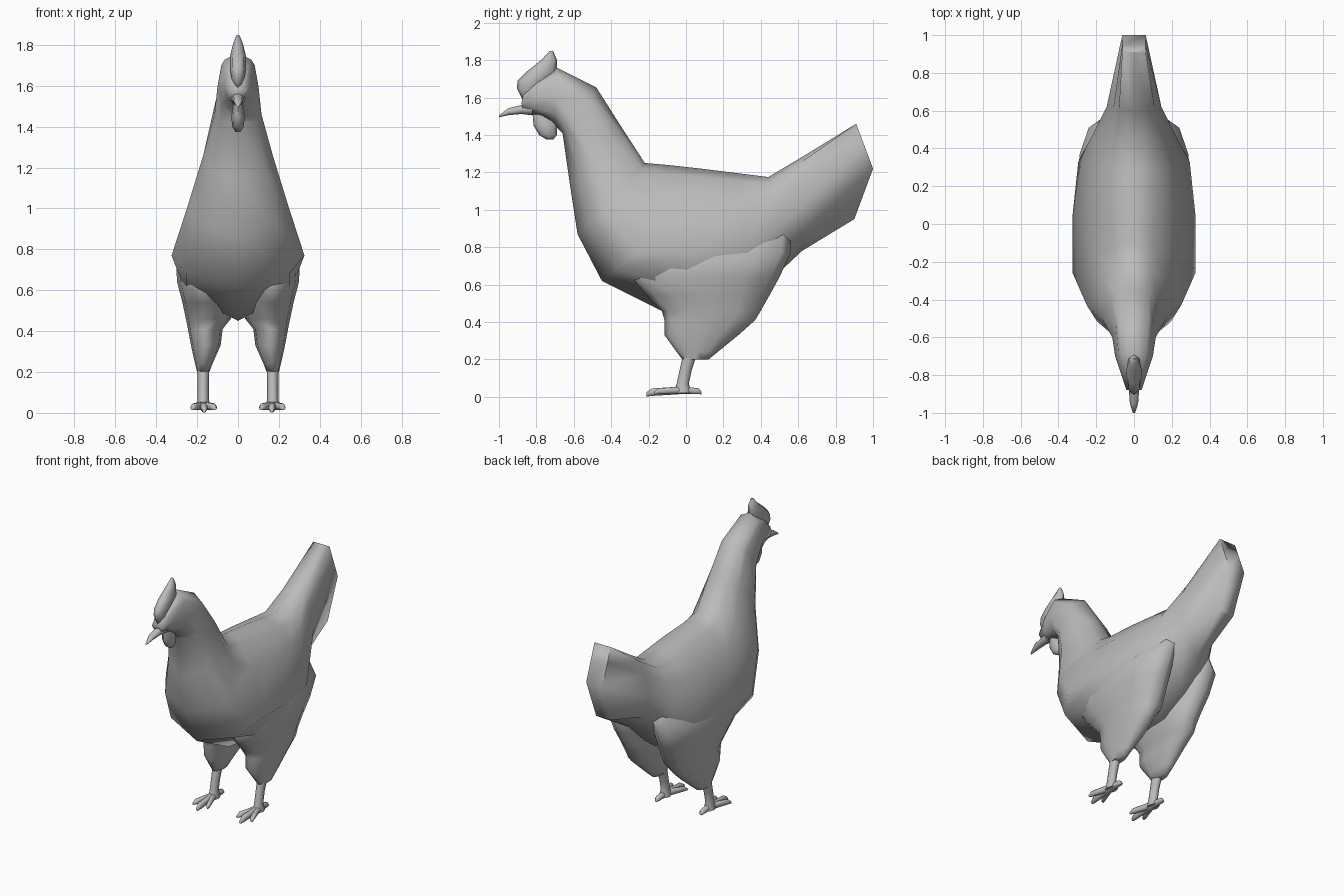
import bpy, bmesh, math

grey = bpy.data.materials.new("plain_grey")
grey.diffuse_color = (0.5, 0.5, 0.5, 1)


def loft(name, rings, angle=50):
    """Skin a list of equal-length closed rings and cap both ends with strips."""
    bm = bmesh.new()
    vs = [[bm.verts.new(p) for p in r] for r in rings]
    n = len(vs[0])
    for a, b in zip(vs, vs[1:]):
        for i in range(n):
            j = (i + 1) % n
            bm.faces.new((a[i], a[j], b[j], b[i]))
    for r in (vs[0], vs[-1]):
        for i in range(n // 2):
            ids = dict.fromkeys((i, i + 1, n - i - 1, (n - i) % n))
            bm.faces.new([r[k] for k in ids])
    bmesh.ops.recalc_face_normals(bm, faces=bm.faces)
    me = bpy.data.meshes.new(name)
    bm.to_mesh(me)
    bm.free()
    me.materials.append(grey)
    ob = bpy.data.objects.new(name, me)
    bpy.context.collection.objects.link(ob)
    bpy.ops.object.select_all(action='DESELECT')
    ob.select_set(True)
    bpy.context.view_layer.objects.active = ob
    bpy.ops.object.shade_smooth_by_angle(angle=math.radians(angle))
    return ob


def stack(name, rows, axis='z', n=8, side=1, power=1.0):
    """Rounded sections along z or y; rows are (position, x0, x1, lo, hi)."""
    def bulge(v):
        return math.copysign(abs(v) ** power, v) if abs(v) > 1e-6 else 0
    rings = []
    for t, x0, x1, lo, hi in rows:
        ring = []
        for k in range(n):
            a = math.tau * k / n
            x = side * ((x0 + x1) / 2 + (x1 - x0) / 2 * bulge(math.cos(a)))
            v = (lo + hi) / 2 + (hi - lo) / 2 * bulge(math.sin(a))
            ring.append((x, v, t) if axis == 'z' else (x, t, v))
        rings.append(ring)
    return loft(name, rings, 70)


# body from head to tail: bottom y,z / side y,z / top y,z / side width / top width
sections = [
    (-0.87, 1.53, -0.88, 1.57, -0.87, 1.62, 0.040, 0.025),
    (-0.80, 1.50, -0.80, 1.60, -0.80, 1.69, 0.066, 0.045),
    (-0.70, 1.45, -0.70, 1.60, -0.69, 1.76, 0.100, 0.065),
    (-0.66, 1.41, -0.60, 1.46, -0.48, 1.655, 0.115, 0.08),
    (-0.62, 1.13, -0.50, 1.26, -0.35, 1.45, 0.170, 0.08),
    (-0.58, 0.87, -0.43, 1.00, -0.22, 1.25, 0.250, 0.09),
    (-0.45, 0.62, -0.26, 0.77, -0.10, 1.24, 0.325, 0.10),
    (-0.11, 0.45, 0.05, 0.77, 0.08, 1.22, 0.325, 0.11),
    (0.24, 0.47, 0.33, 0.78, 0.28, 1.195, 0.295, 0.11),
    (0.46, 0.63, 0.46, 0.88, 0.44, 1.175, 0.225, 0.10),
    (0.62, 0.78, 0.62, 1.02, 0.60, 1.27, 0.145, 0.08),
    (0.90, 0.95, 1.00, 1.22, 0.91, 1.46, 0.062, 0.06),
]


def mix(y0, z0, y1, z1, f):
    return y0 + (y1 - y0) * f, z0 + (z1 - z0) * f


rings = []
for yb, zb, ym, zm, yt, zt, w, wt in sections:
    half = [
        (0.78 * w, *mix(yb, zb, ym, zm, 0.42)),
        (w, ym, zm),
        (0.47 * w + 0.53 * wt, *mix(ym, zm, yt, zt, 0.63)),
        (wt, *mix(ym, zm, yt, zt, 0.8 if zt > 1.6 else 0.9)),
    ]
    # the tail ends as a flat blade
    if yt > 0.9:
        half = [(w * 0.9, yb, zb), (w, ym, zm), (w, *mix(ym, zm, yt, zt, 0.6)), (w, yt, zt)]
    rings.append([(0, yb, zb)] + half + [(0, yt, zt)]
                 + [(-x, y, z) for x, y, z in reversed(half)])
loft("body", rings, 80)

# head details
stack("beak", [(-0.82, -0.04, 0.04, 1.505, 1.59), (-0.88, -0.027, 0.027, 1.512, 1.56),
               (-0.95, -0.022, 0.022, 1.506, 1.543), (-1.0, -0.006, 0.006, 1.494, 1.505)], 'y')
stack("comb", [(1.58, -0.02, 0.02, -0.87, -0.82), (1.65, -0.034, 0.034, -0.905, -0.78),
               (1.69, -0.04, 0.04, -0.9, -0.72), (1.74, -0.04, 0.04, -0.85, -0.69),
               (1.80, -0.026, 0.026, -0.775, -0.69), (1.848, -0.007, 0.007, -0.73, -0.71)])
stack("wattle", [(1.51, -0.022, 0.022, -0.82, -0.72), (1.45, -0.033, 0.033, -0.815, -0.69),
                 (1.40, -0.028, 0.028, -0.785, -0.69), (1.375, -0.012, 0.012, -0.745, -0.71)])

# legs, mirrored left and right
for side, tag in ((1, "right"), (-1, "left")):
    stack("thigh_" + tag, [
        (0.98, 0.03, 0.12, 0.05, 0.56), (0.77, 0.03, 0.305, -0.24, 0.56),
        (0.64, 0.03, 0.298, -0.29, 0.50), (0.54, 0.03, 0.272, -0.21, 0.445),
        (0.46, 0.035, 0.255, -0.13, 0.40),
        (0.41, 0.075, 0.245, -0.115, 0.37), (0.33, 0.085, 0.23, -0.115, 0.28),
        (0.24, 0.125, 0.21, -0.05, 0.17), (0.20, 0.14, 0.20, -0.02, 0.12)],
        n=12, side=side, power=0.93)
    stack("shin_" + tag, [
        (0.23, 0.14, 0.20, -0.015, 0.06), (0.14, 0.143, 0.197, -0.035, 0.03),
        (0.07, 0.143, 0.197, -0.05, 0.015), (0.02, 0.135, 0.205, -0.065, 0.03)], side=side)
    # toes: tip x, tip y
    for i, (tx, ty) in enumerate(((0.113, -0.17), (0.165, -0.21), (0.222, -0.17), (0.17, 0.083))):
        rows = []
        for f, r, h in ((0, 0.024, 0.058), (0.45, 0.019, 0.053), (0.85, 0.018, 0.048), (1, 0.009, 0.028)):
            x = 0.17 + (tx - 0.17) * f
            rows.append((-0.02 + (ty + 0.02) * f, x - r, x + r, 0.012 - 0.012 * (ty < -0.2) * f, h))
        stack(f"toe_{i + 1}_{tag}", rows, 'y', 6, side)
